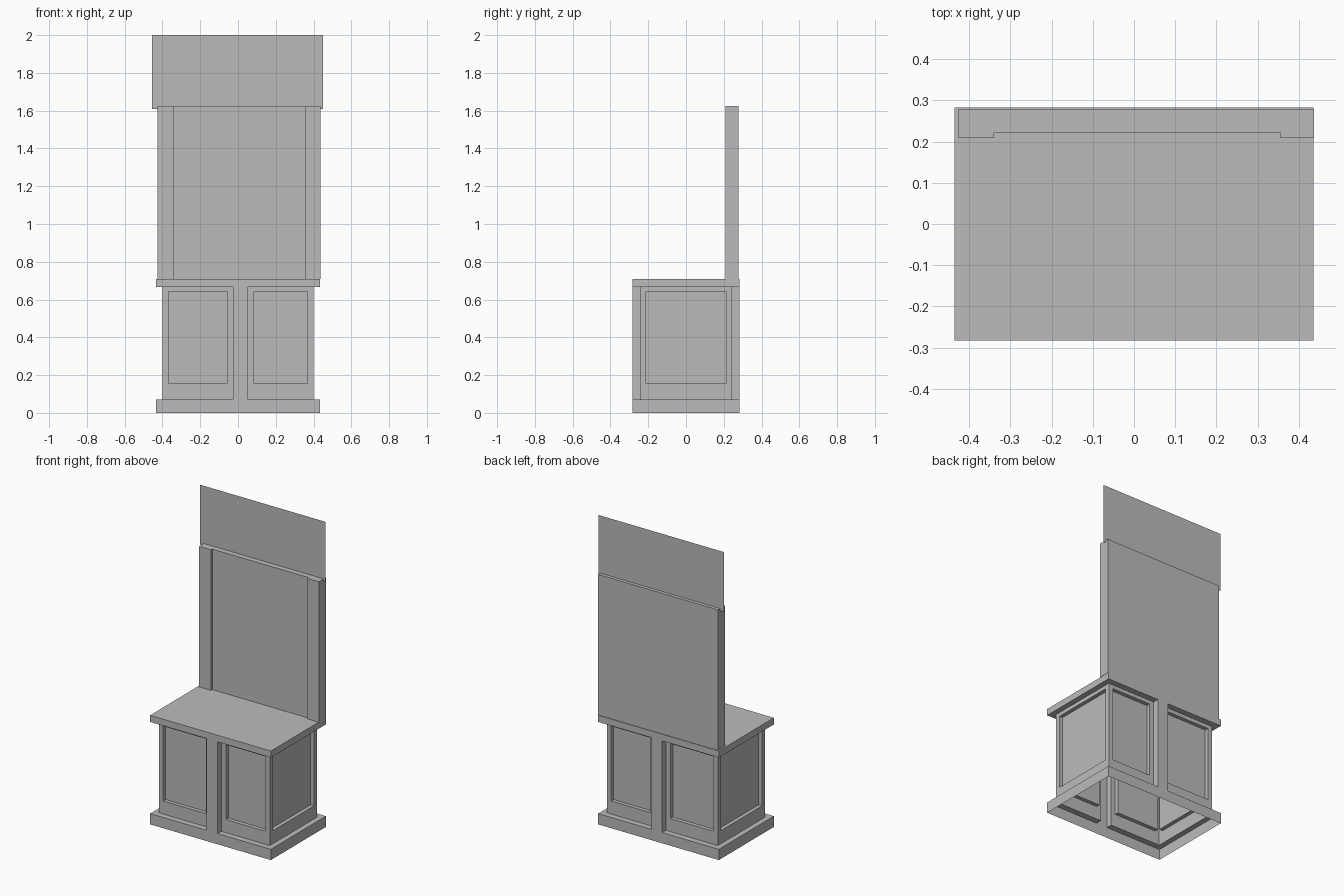
import bpy
import bmesh
from mathutils import Vector

old = bpy.data.objects.get("Cube")
if old:
    bpy.data.objects.remove(old, do_unlink=True)

grey = bpy.data.materials.new("plain_grey")
grey.use_nodes = True
grey.diffuse_color = (0.5, 0.5, 0.5, 1)
grey.node_tree.nodes["Principled BSDF"].inputs["Base Color"].default_value = (0.5, 0.5, 0.5, 1)


def finish(name, bm, fix_normals=True):
    bmesh.ops.remove_doubles(bm, verts=bm.verts, dist=0.0005)
    if fix_normals:
        bmesh.ops.recalc_face_normals(bm, faces=bm.faces)
    mesh = bpy.data.meshes.new(name)
    bm.to_mesh(mesh)
    bm.free()
    mesh.materials.append(grey)
    bpy.context.collection.objects.link(bpy.data.objects.new(name, mesh))


def face(bm, points):
    return bm.faces.new([bm.verts.new(p) for p in points])


def wall(bm, a, b, z0, z1):
    """Upright quad between plan points a and b."""
    return face(bm, [(*a, z0), (*b, z0), (*b, z1), (*a, z1)])


def recessed_wall(bm, a, b, z0, z1, side=0.032, low=0.085, high=0.025, depth=0.025):
    """Upright frame around a sunken panel; a to b runs counter-clockwise."""
    a, b = Vector((*a, 0)), Vector((*b, 0))
    along = (b - a).normalized()
    inward = Vector((-along.y, along.x, 0)) * depth

    def loop(p, q, lo, hi):
        return [p + Vector((0, 0, lo)), q + Vector((0, 0, lo)),
                q + Vector((0, 0, hi)), p + Vector((0, 0, hi))]

    outer = loop(a, b, z0, z1)
    inner = loop(a + along * side, b - along * side, z0 + low, z1 - high)
    sunk = [p + inward for p in inner]
    for i in range(4):
        j = (i + 1) % 4
        face(bm, [outer[i], outer[j], inner[j], inner[i]])
        face(bm, [inner[i], inner[j], sunk[j], sunk[i]])
    face(bm, sunk)


# Counter: thin shell, open underneath
W, D = 0.435, 0.283            # plinth and top half sizes
BW, BD = 0.4, 0.244            # panelled body half sizes
POST = {-1: -0.027, 1: 0.052}  # edges of the middle posts
LOW, HIGH, TOP = 0.07, 0.667, 0.71

bm = bmesh.new()
corners = [(-W, -D), (W, -D), (W, D), (-W, D)]
for z0, z1 in ((0, LOW), (HIGH, TOP)):
    for i in range(4):
        wall(bm, corners[i], corners[(i + 1) % 4], z0, z1)
face(bm, [(x, y, TOP) for x, y in corners])

# Middle posts, flush with the plinth and top
for y in (-D, D):
    wall(bm, (POST[-1], y), (POST[1], y), LOW, HIGH)

# Panelled halves with ledges above and below
for s, px in POST.items():
    path = [(px, -D), (px, -BD), (s * BW, -BD), (s * BW, BD), (px, BD), (px, D)]
    for z in (LOW, HIGH):
        face(bm, [(x, y, z) for x, y in path + [(s * W, D), (s * W, -D)]])
    wall(bm, path[0], path[1], LOW, HIGH)
    wall(bm, path[4], path[5], LOW, HIGH)
    for a, b in zip(path[1:4], path[2:5]):
        if s < 0:
            a, b = b, a
        recessed_wall(bm, a, b, LOW, HIGH)
finish("counter", bm)

# Backboard with a raised strip along each side
bm = bmesh.new()
profile = [(-0.425, 0.208), (-0.34, 0.208), (-0.34, 0.221), (0.355, 0.221),
           (0.355, 0.208), (0.437, 0.208), (0.437, 0.279), (-0.425, 0.279)]
for a, b in zip(profile, profile[1:] + profile[:1]):
    wall(bm, a, b, TOP, 1.625)
face(bm, [(x, y, 1.625) for x, y in profile])
finish("backboard", bm)

# Thin sign sheet standing in the top of the backboard
bm = bmesh.new()
wall(bm, (-0.455, 0.257), (0.45, 0.257), 1.61, 2.0)
finish("sign_board", bm, fix_normals=False)
